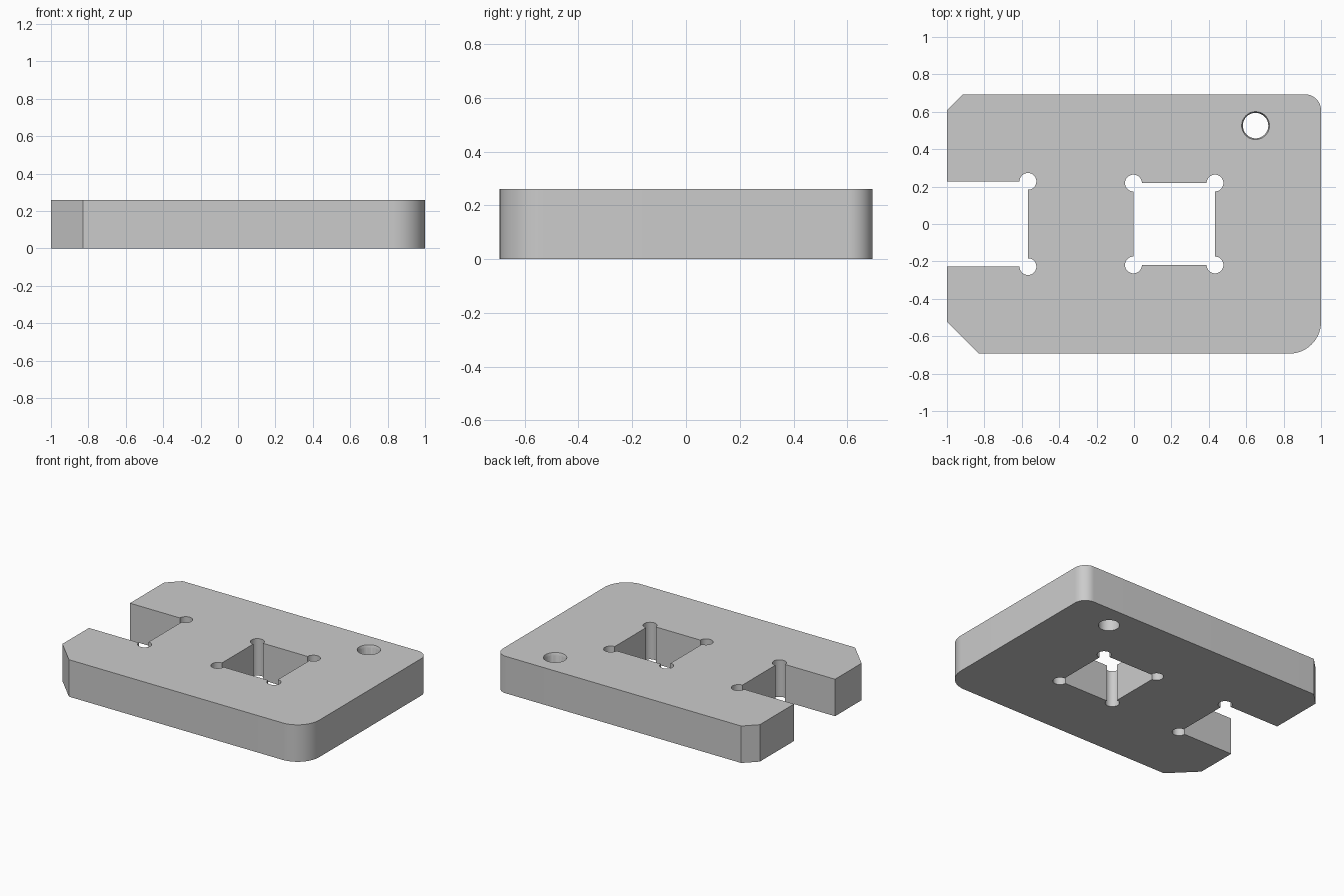
import bpy, bmesh
from math import sin, cos, radians

if "Cube" in bpy.data.objects:
    bpy.data.objects.remove(bpy.data.objects["Cube"])

HEIGHT = 0.26


def arc(cx, cy, r, a0, a1, n):
    return [(cx + r * cos(radians(a0 + (a1 - a0) * i / n)),
             cy + r * sin(radians(a0 + (a1 - a0) * i / n))) for i in range(n + 1)]


def prism(name, pts, z0, z1):
    """Extrude a closed counter-clockwise outline from z0 to z1."""
    bm = bmesh.new()
    face = bm.faces.new([bm.verts.new((x, y, z0)) for x, y in pts])
    ext = bmesh.ops.extrude_face_region(bm, geom=[face])
    top = [v for v in ext["geom"] if isinstance(v, bmesh.types.BMVert)]
    bmesh.ops.translate(bm, verts=top, vec=(0, 0, z1 - z0))
    return finish(name, bm)


def finish(name, bm):
    bmesh.ops.recalc_face_normals(bm, faces=bm.faces)
    mesh = bpy.data.meshes.new(name)
    bm.to_mesh(mesh)
    bm.free()
    obj = bpy.data.objects.new(name, mesh)
    bpy.context.collection.objects.link(obj)
    return obj


def relief(cx, cy, start):
    """Three-quarter round corner relief of a milled pocket."""
    return arc(cx, cy, 0.045, start, start + 270, 30)


def cone(name, x, y, r0, r1, z0, z1):
    bm = bmesh.new()
    bmesh.ops.create_cone(bm, cap_ends=True, segments=64, radius1=r0, radius2=r1, depth=z1 - z0)
    bmesh.ops.translate(bm, verts=bm.verts, vec=(x, y, (z0 + z1) / 2))
    return finish(name, bm)


# plate: two chamfered corners on the left, two rounded ones on the right
X, Y = 1.0, 0.693
plate = prism("plate", [(-X, -Y + 0.17), (-X + 0.17, -Y)]
              + arc(X - 0.17, -Y + 0.17, 0.17, -90, 0, 20)
              + arc(X - 0.085, Y - 0.085, 0.085, 0, 90, 16)
              + [(-X + 0.085, Y), (-X, Y - 0.085)], 0, HEIGHT)

# cutters: square window, open slot, drilled hole and its countersink
x0, x1, h = -0.003, 0.433, 0.219
sx, sh = -0.567, 0.228
cutters = [
    prism("window_cutter", relief(x1, -h, 180) + relief(x1, h, 270)
          + relief(x0, h, 0) + relief(x0, -h, 90), -0.1, HEIGHT + 0.1),
    prism("slot_cutter", [(-1.2, -sh)] + relief(sx, -sh, 180)
          + relief(sx, sh, 270) + [(-1.2, sh)], -0.1, HEIGHT + 0.1),
    cone("hole_cutter", 0.65, 0.526, 0.068, 0.068, -0.1, HEIGHT + 0.1),
    cone("countersink_cutter", 0.65, 0.526, 0.067, 0.082, HEIGHT - 0.02, HEIGHT + 0.02),
]

bpy.context.view_layer.objects.active = plate
plate.select_set(True)
for cutter in cutters:
    cutter.hide_render = True
    mod = plate.modifiers.new(cutter.name, "BOOLEAN")
    mod.operation, mod.solver, mod.object = "DIFFERENCE", "EXACT", cutter
    bpy.ops.object.modifier_apply(modifier=mod.name)
    bpy.data.objects.remove(cutter)

bpy.ops.object.shade_smooth_by_angle(angle=radians(30))
